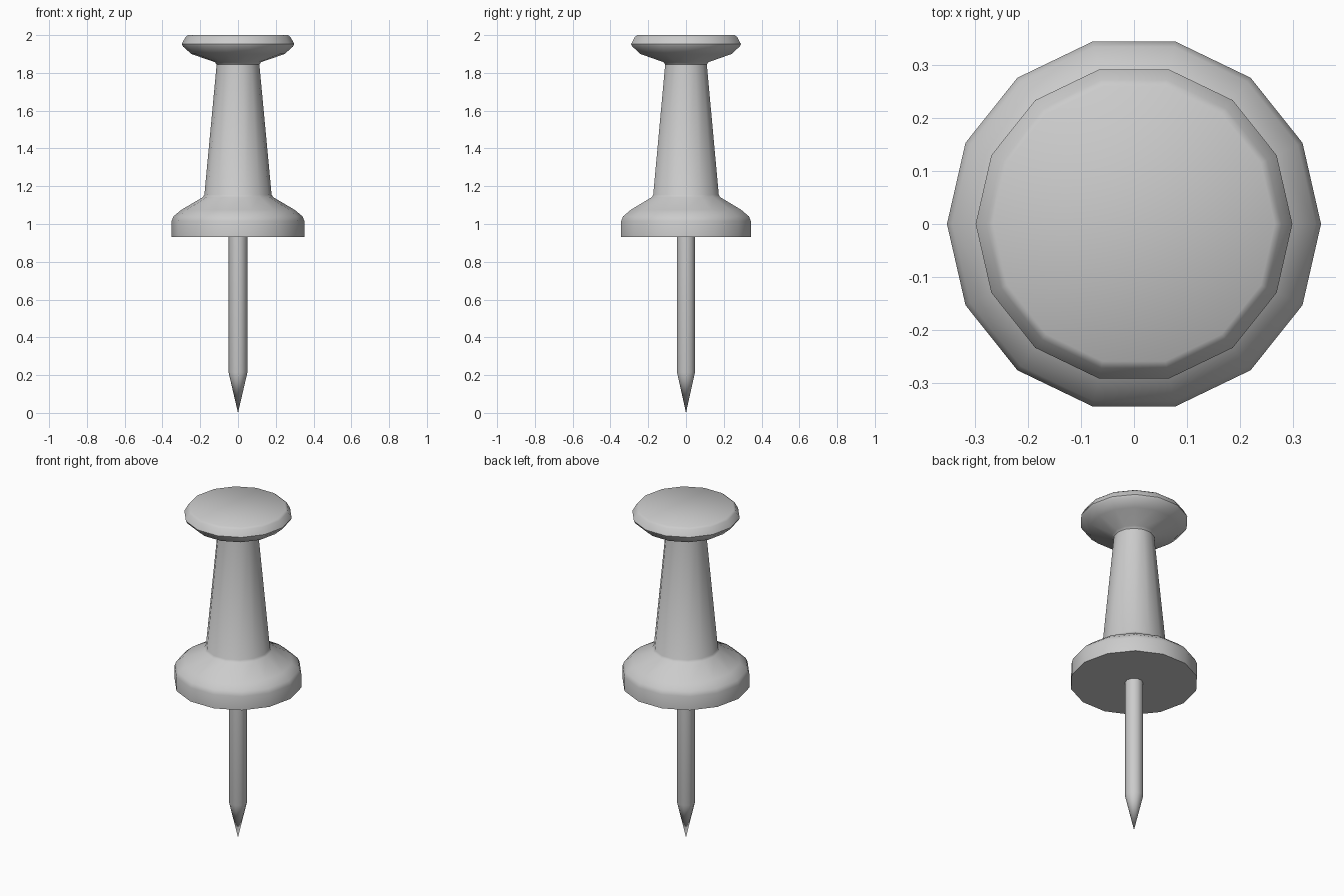
import bpy, bmesh
from math import cos, sin, tau, radians

if "Cube" in bpy.data.objects:
    bpy.data.objects.remove(bpy.data.objects["Cube"])


def lathe(name, profile, sides):
    """Spin a (radius, z) profile, listed bottom to top, into a closed solid."""
    bm = bmesh.new()
    rings = []
    for r, z in profile:
        if r == 0:
            rings.append([bm.verts.new((0, 0, z))] * sides)
        else:
            rings.append([bm.verts.new((r * cos(tau * i / sides), r * sin(tau * i / sides), z))
                          for i in range(sides)])
    for a, b in zip(rings, rings[1:]):
        for i in range(sides):
            j = (i + 1) % sides
            bm.faces.new(dict.fromkeys((a[i], a[j], b[j], b[i])))
    # flat end caps
    for ring in (rings[0], rings[-1]):
        if ring[0] is not ring[1]:
            bm.faces.new(ring)
    bmesh.ops.recalc_face_normals(bm, faces=bm.faces)
    mesh = bpy.data.meshes.new(name)
    bm.to_mesh(mesh)
    bm.free()
    ob = bpy.data.objects.new(name, mesh)
    bpy.context.collection.objects.link(ob)
    bpy.context.view_layer.objects.active = ob
    ob.select_set(True)
    bpy.ops.object.shade_smooth_by_angle(angle=radians(40))
    ob.select_set(False)
    return ob


# Plastic handle: flange, tapered grip and rounded cap
lathe("handle", [(0.352, 0.932), (0.352, 1.015), (0.342, 1.04), (0.3, 1.075),
                 (0.186, 1.142), (0.178, 1.155), (0.113, 1.845), (0.123, 1.857),
                 (0.247, 1.9), (0.292, 1.94), (0.298, 1.953), (0.278, 1.99),
                 (0.265, 2.0)], 14)

# Metal needle with a conical point, running into the flange
lathe("needle", [(0, 0), (0.05, 0.215), (0.05, 0.96)], 10)
